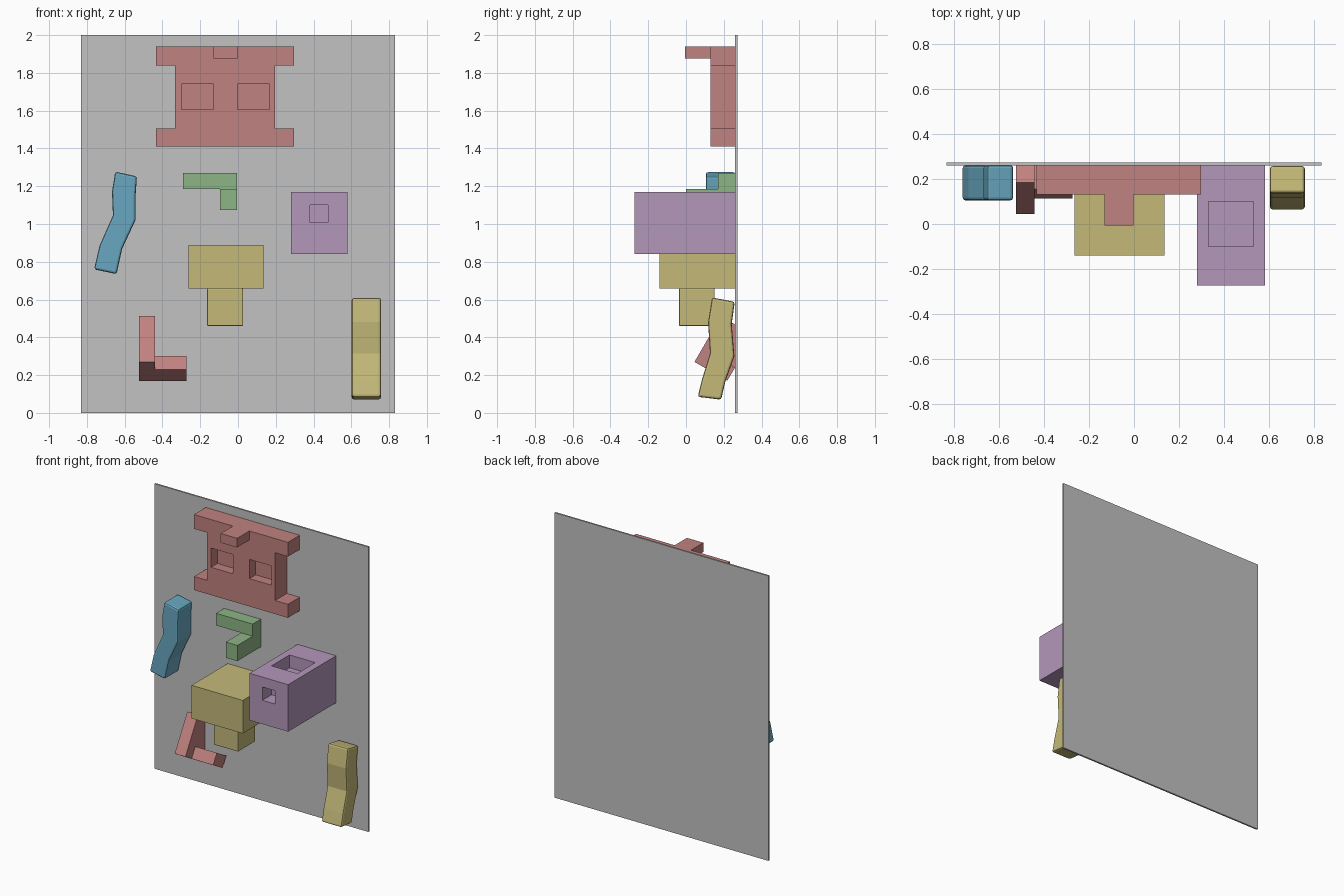
import bpy, bmesh
from mathutils import Vector

if "Cube" in bpy.data.objects:
    bpy.data.objects.remove(bpy.data.objects["Cube"])

WALL = 0.26  # y of the wall's front face


def material(name, rgb):
    m = bpy.data.materials.new(name)
    m.diffuse_color = (*rgb, 1)
    m.use_nodes = True
    m.node_tree.nodes["Principled BSDF"].inputs["Base Color"].default_value = m.diffuse_color
    return m


GREY = material("wall grey", (0.54, 0.54, 0.54))
RED = material("dusty red", (0.53, 0.225, 0.215))
BLUE = material("soft blue", (0.14, 0.39, 0.53))
GREEN = material("soft green", (0.27, 0.46, 0.235))
PURPLE = material("soft purple", (0.45, 0.31, 0.49))
YELLOW = material("sand yellow", (0.55, 0.485, 0.19))


def prism(name, points, lo, hi, axis, mat, bevel=0):
    """Extrude a profile from lo to hi; axis 'y' takes (x, z), axis 'x' takes (y, z)."""
    def place(p, d):
        return (p[0], d, p[1]) if axis == 'y' else (d, p[0], p[1])
    bm = bmesh.new()
    a = [bm.verts.new(place(p, lo)) for p in points]
    b = [bm.verts.new(place(p, hi)) for p in points]
    bm.faces.new(a)
    bm.faces.new(b[::-1])
    n = len(points)
    for i in range(n):
        j = (i + 1) % n
        bm.faces.new((a[i], b[i], b[j], a[j]))
    bmesh.ops.recalc_face_normals(bm, faces=bm.faces)
    me = bpy.data.meshes.new(name)
    bm.to_mesh(me)
    bm.free()
    ob = bpy.data.objects.new(name, me)
    bpy.context.collection.objects.link(ob)
    if mat:
        me.materials.append(mat)
    if bevel:
        mod = ob.modifiers.new("soft edges", 'BEVEL')
        mod.width = bevel
        mod.segments = 2
        mod.limit_method = 'ANGLE'
        mod.angle_limit = 1.0
    return ob


def box(name, x, y, z, mat, bevel=0):
    pts = [(x[0], z[0]), (x[1], z[0]), (x[1], z[1]), (x[0], z[1])]
    return prism(name, pts, y[0], y[1], 'y', mat, bevel)


def pocket(ob, x, y, z):
    """Cut a box-shaped pocket out of a part."""
    cutter = box("pocket_cutter", x, y, z, None)
    cutter.hide_render = True
    mod = ob.modifiers.new("pocket", 'BOOLEAN')
    mod.operation = 'DIFFERENCE'
    mod.solver = 'EXACT'
    mod.object = cutter
    bpy.context.view_layer.objects.active = ob
    bpy.ops.object.modifier_apply(modifier=mod.name)
    bpy.data.objects.remove(cutter)


# Backing wall
box("wall_panel", (-0.83, 0.83), (WALL, 0.272), (0, 2), GREY)

# Large red H-shaped hold with two pockets and a nose
plate = prism("h_hold", [(-0.433, 1.41), (0.297, 1.41), (0.297, 1.505), (0.197, 1.505),
                         (0.197, 1.84), (0.297, 1.84), (0.297, 1.94), (-0.433, 1.94),
                         (-0.433, 1.84), (-0.333, 1.84), (-0.333, 1.505), (-0.433, 1.505)],
              0.13, WALL, 'y', RED)
for x in ((-0.30, -0.13), (-0.003, 0.168)):
    pocket(plate, x, (0.05, 0.20), (1.605, 1.74))
box("h_hold_nose", (-0.13, -0.003), (-0.006, 0.13), (1.875, 1.94), RED)

# Green corner hold: bar along the wall, arm reaching forward
box("corner_hold_bar", (-0.29, -0.005), (0.17, WALL), (1.185, 1.27), GREEN)
box("corner_hold_arm", (-0.095, -0.005), (0.0, WALL), (1.075, 1.185), GREEN)

# Purple block with a top and a front pocket
block = box("pocket_block", (0.28, 0.58), (-0.272, WALL), (0.84, 1.17), PURPLE)
pocket(block, (0.33, 0.53), (-0.10, 0.10), (1.08, 1.3))
pocket(block, (0.38, 0.476), (-0.4, -0.17), (1.007, 1.10))

# Yellow block with a smaller foot below
box("block_hold", (-0.263, 0.135), (-0.14, WALL), (0.658, 0.89), YELLOW)
box("block_hold_foot", (-0.163, 0.027), (-0.037, 0.152), (0.46, 0.66), YELLOW, 0.006)

# Tilted red L hold, sunk into the wall
prism("l_hold_upright", [(0.045, 0.27), (0.185, 0.512), (WALL, 0.468), (WALL, 0.245), (0.218, 0.17)],
      -0.523, -0.44, 'x', RED)
prism("l_hold_foot", [(0.114, 0.23), (0.155, 0.30), (WALL, 0.24), (WALL, 0.245), (0.218, 0.17)][:3]
      + [(0.218, 0.17)], -0.44, -0.273, 'x', RED)

# Two bent, soft-edged holds
prism("bent_hold_blue", [(-0.65, 1.277), (-0.535, 1.252), (-0.543, 1.14), (-0.543, 1.02),
                         (-0.613, 0.87), (-0.643, 0.735), (-0.762, 0.76), (-0.733, 0.885),
                         (-0.662, 1.045), (-0.667, 1.17)], 0.105, WALL, 'y', BLUE, 0.012)
prism("bent_hold_yellow", [(0.138, 0.611), (0.258, 0.588), (0.242, 0.47), (0.256, 0.30),
                           (0.208, 0.165), (0.186, 0.07), (0.062, 0.085), (0.084, 0.175),
                           (0.127, 0.315), (0.117, 0.48)], 0.602, 0.757, 'x', YELLOW, 0.012)
